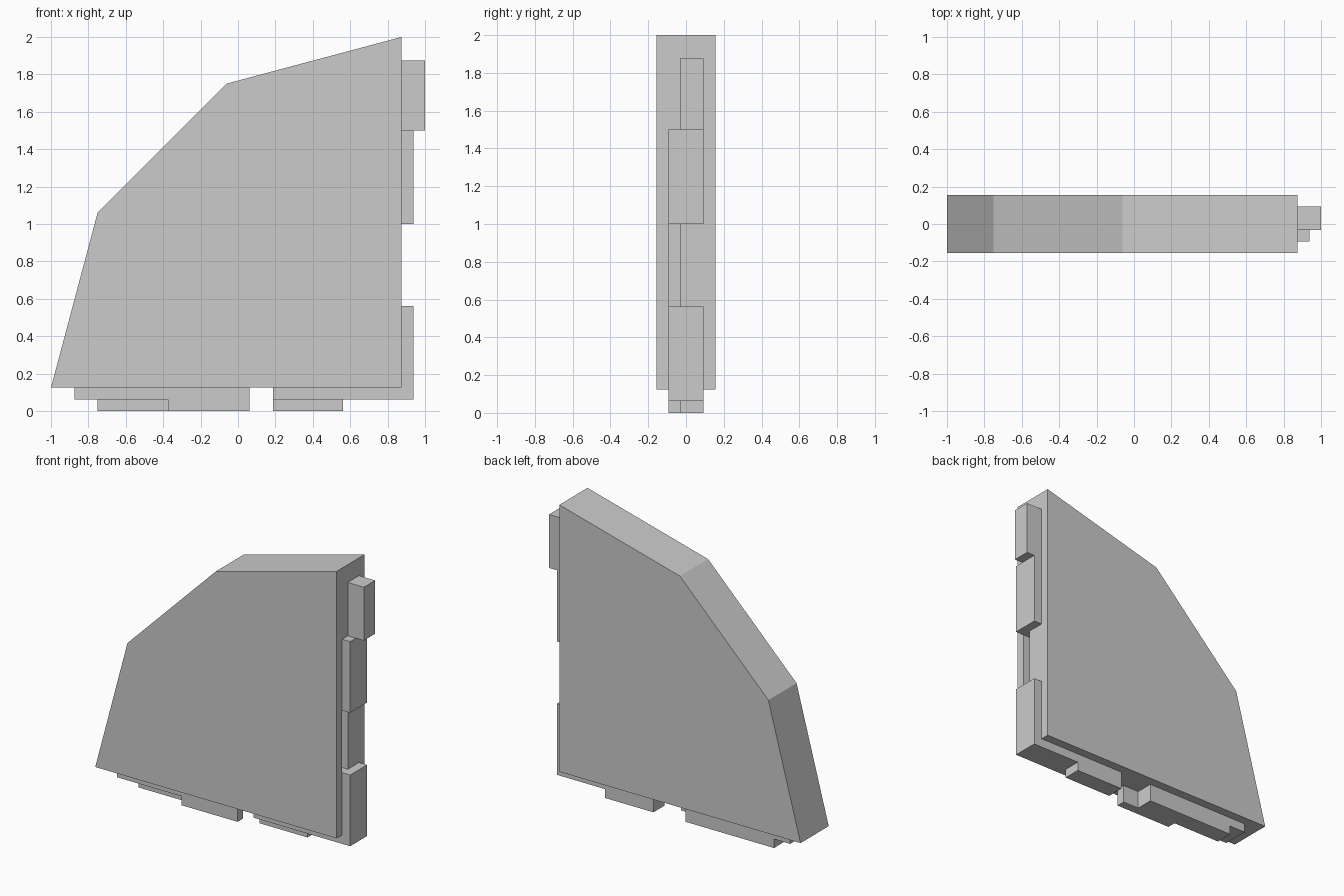
import bpy, bmesh

if "Cube" in bpy.data.objects:
    bpy.data.objects.remove(bpy.data.objects["Cube"])

U = 1 / 16          # all sizes are multiples of this unit
HALF = 2.5 * U      # half thickness of the panel
FRONT, MID, BACK = -1.5 * U, -0.5 * U, 1.5 * U   # tab layers in depth


def prism(name, profile, y0, y1):
    """Extrude an x-z profile (in units) from depth y0 to y1."""
    bm = bmesh.new()
    face = bm.faces.new([bm.verts.new((x * U, y0, z * U)) for x, z in profile])
    out = bmesh.ops.extrude_face_region(bm, geom=[face])
    moved = [v for v in out["geom"] if isinstance(v, bmesh.types.BMVert)]
    bmesh.ops.translate(bm, verts=moved, vec=(0, y1 - y0, 0))
    bmesh.ops.recalc_face_normals(bm, faces=bm.faces)
    mesh = bpy.data.meshes.new(name)
    bm.to_mesh(mesh)
    bm.free()
    obj = bpy.data.objects.new(name, mesh)
    bpy.context.collection.objects.link(obj)
    return obj


def block(name, x0, x1, z0, z1, y0, y1):
    return prism(name, [(x0, z0), (x1, z0), (x1, z1), (x0, z1)], y0, y1)


# Main faceted quarter panel
panel = prism("panel", [(-16, 2), (14, 2), (14, 32), (-1, 28), (-12, 17)], -HALF, HALF)

# Shallow slot in the right edge
cutter = block("slot_cutter", 13, 15, 9, 16, FRONT, MID)
cutter.hide_render = True
mod = panel.modifiers.new("slot", "BOOLEAN")
mod.operation = "DIFFERENCE"
mod.solver = "EXACT"
mod.object = cutter
bpy.context.view_layer.update()
cut = bpy.data.meshes.new_from_object(
    panel.evaluated_get(bpy.context.evaluated_depsgraph_get()))
panel.modifiers.clear()
panel.data = cut
bpy.data.objects.remove(cutter)

# Corner rail: runs along the bottom edge and up the right edge
prism("corner_rail", [(3, 1), (15, 1), (15, 9), (14, 9), (14, 2), (3, 2)], FRONT, BACK)

# Right edge rail and tab
block("upper_rail", 14, 15, 16, 24, FRONT, BACK)
block("upper_tab", 14, 16, 24, 30, MID, BACK)

# Bottom left rail in two staggered layers, each with its tab
prism("bottom_front_rail", [(-14, 2), (-14, 1), (-6, 1), (-6, 0), (1, 0), (1, 2)], FRONT, MID)
prism("bottom_back_rail", [(-14, 2), (-14, 1), (-12, 1), (-12, 0), (-1, 0), (-1, 2)], MID, BACK)

# Bottom right tab
block("bottom_right_tab", 3, 9, 0, 1, MID, BACK)
